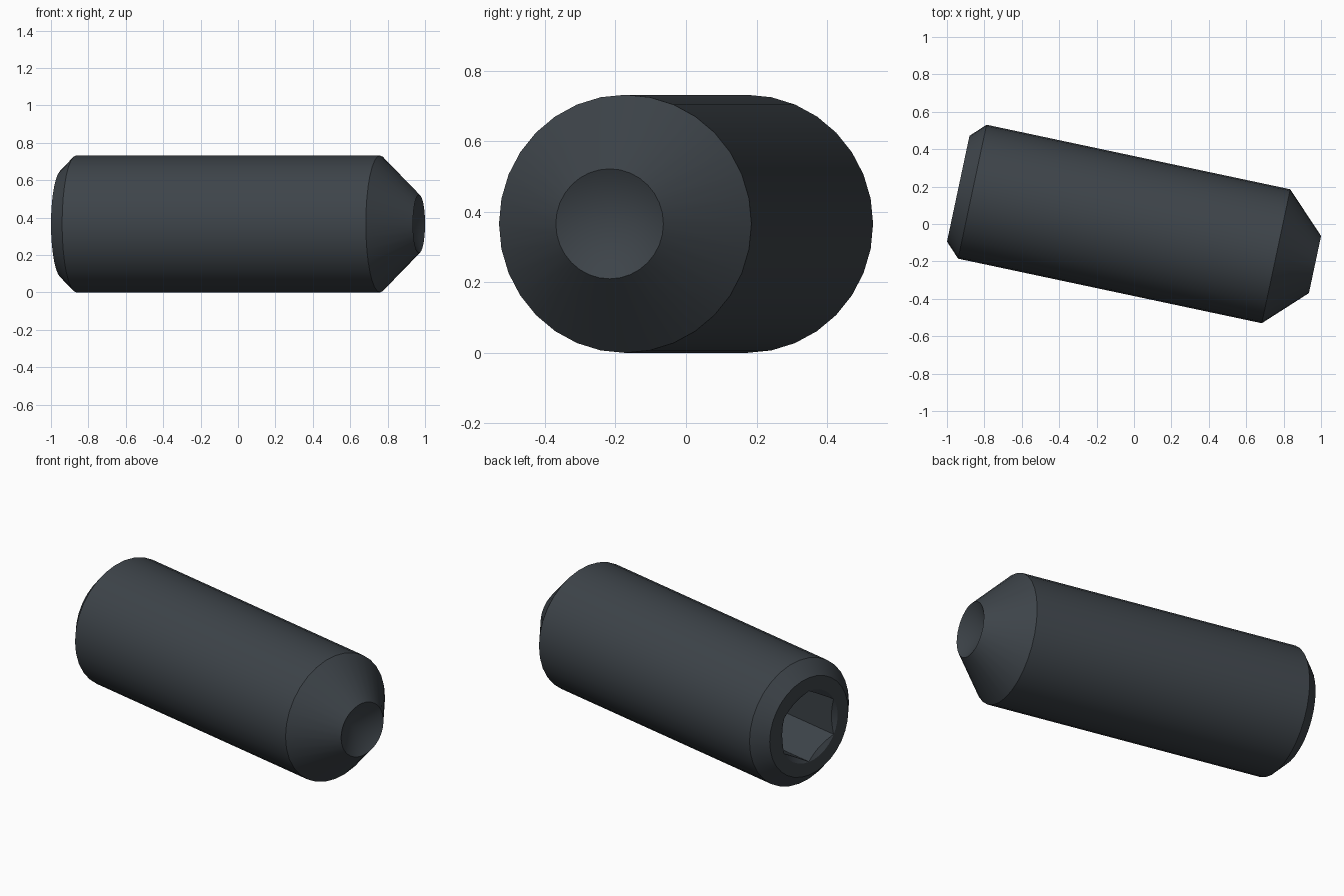
import bpy, bmesh, math
from mathutils import Matrix, Vector

cube = bpy.data.objects.get("Cube")
if cube:
    bpy.data.objects.remove(cube, do_unlink=True)

SIDES = 32
RADIUS = 0.366
SOCKET_R = 0.211
HALF = 0.975

# dark steel colour
steel = bpy.data.materials.new("dark_blackened_steel")
steel.use_nodes = True
colour = (0.047, 0.057, 0.067, 1)
steel.diffuse_color = colour
steel.node_tree.nodes["Principled BSDF"].inputs["Base Color"].default_value = colour


def finish(bm, name):
    bmesh.ops.recalc_face_normals(bm, faces=bm.faces)
    mesh = bpy.data.meshes.new(name)
    bm.to_mesh(mesh)
    bm.free()
    mesh.materials.append(steel)
    obj = bpy.data.objects.new(name, mesh)
    bpy.context.collection.objects.link(obj)
    return obj


# body profile (position along axis, radius), from socket cone to cup point
profile = [
    (-HALF + 0.122, 0),
    (-HALF, SOCKET_R),
    (-HALF, 0.289),
    (-HALF + 0.077, RADIUS),
    (HALF - 0.213, RADIUS),
    (HALF, 0.156),
    (HALF - 0.09, 0),
]
bm = bmesh.new()
points = [bm.verts.new((x, 0, r)) for x, r in profile]
edges = [bm.edges.new(pair) for pair in zip(points, points[1:])]
bmesh.ops.spin(bm, geom=points + edges, cent=(0, 0, 0), axis=(1, 0, 0),
               angle=math.tau, steps=SIDES)
bmesh.ops.remove_doubles(bm, verts=bm.verts, dist=0.0005)
screw = finish(bm, "screw_body")

# hexagonal socket, corners pointing up and down
DEPTH = 0.44
bm = bmesh.new()
ring = [bm.verts.new((-HALF - 0.1, 0.2095 * math.sin(i * math.tau / 6),
                      0.2095 * math.cos(i * math.tau / 6))) for i in range(6)]
face = bm.faces.new(ring)
side = bmesh.ops.extrude_face_region(bm, geom=[face])
bmesh.ops.translate(bm, vec=Vector((DEPTH + 0.1, 0, 0)),
                    verts=[v for v in side["geom"] if isinstance(v, bmesh.types.BMVert)])
cutter = finish(bm, "socket_cutter")

cut = screw.modifiers.new("hex_socket", "BOOLEAN")
cut.operation = "DIFFERENCE"
cut.solver = "EXACT"
cut.object = cutter

bpy.ops.object.select_all(action="DESELECT")
screw.select_set(True)
bpy.context.view_layer.objects.active = screw
bpy.ops.object.modifier_apply(modifier=cut.name)
bpy.data.objects.remove(cutter, do_unlink=True)
bpy.ops.object.shade_smooth_by_angle(angle=math.radians(25))

# lay the screw on the ground, turned slightly
screw.matrix_world = (Matrix.Translation((0.014, -0.014, RADIUS))
                      @ Matrix.Rotation(math.radians(-12), 4, "Z"))
